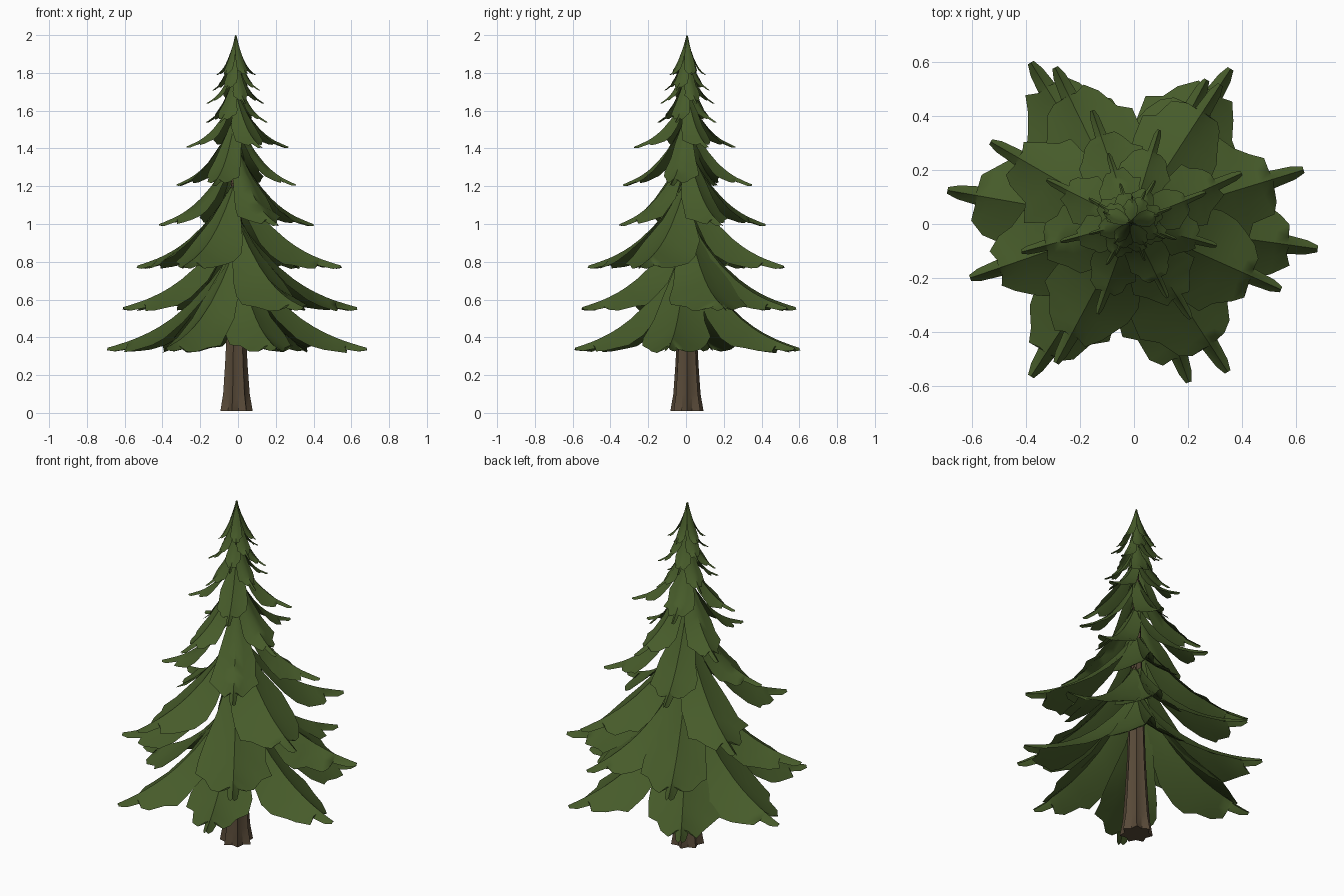
import bpy, bmesh, random
from math import sin, cos, radians, pi
from mathutils import Vector

random.seed(4)
if "Cube" in bpy.data.objects:
    bpy.data.objects.remove(bpy.data.objects["Cube"])

AXIS = Vector((-0.012, 0.005, 0))


def material(name, color):
    m = bpy.data.materials.new(name)
    m.use_nodes = True
    m.diffuse_color = color
    m.node_tree.nodes["Principled BSDF"].inputs["Base Color"].default_value = color
    return m


needle_green = material("needle green", (0.062, 0.105, 0.023, 1))
bark_brown = material("bark brown", (0.098, 0.068, 0.04, 1))


def finish(bm, name, mat, angle):
    mesh = bpy.data.meshes.new(name)
    bm.to_mesh(mesh)
    bm.free()
    ob = bpy.data.objects.new(name, mesh)
    bpy.context.collection.objects.link(ob)
    mesh.materials.append(mat)
    bpy.ops.object.select_all(action='DESELECT')
    ob.select_set(True)
    bpy.context.view_layer.objects.active = ob
    bpy.ops.object.shade_smooth_by_angle(angle=radians(angle))
    return ob


# Fluted trunk, flared at the foot
def trunk():
    bm = bmesh.new()
    sides, rings = 14, []
    for z, r, flute in [(0.01, .09, .28), (.1, .074, .24), (.25, .063, .2),
                        (.45, .052, .16), (1, .033, .12), (1.9, .006, 0)]:
        ring = []
        for i in range(sides):
            a = 2 * pi * i / sides
            rad = r * (1 - flute * (i % 2))
            ring.append(bm.verts.new(AXIS + Vector((rad * cos(a), rad * sin(a), z))))
        rings.append(ring)
    for lo, hi in zip(rings, rings[1:]):
        for i in range(sides):
            j = (i + 1) % sides
            bm.faces.new((lo[i], lo[j], hi[j], hi[i]))
    bm.faces.new(rings[0][::-1])
    bm.faces.new(rings[-1])
    finish(bm, "trunk", bark_brown, 35)


# Bough outline: ridge position, edge position, half width, edge droop (per unit length)
OUTLINE = [(0, 0, .05, .04), (.1, .1, .1, .08), (.2, .19, .15, .11),
           (.36, .35, .22, .14), (.5, .49, .26, .15), (.6, .61, .27, .14),
           (.68, .68, .21, .12), (.77, .78, .17, .1), (.83, .85, .11, .08),
           (.85, .84, .05, .06), (.94, .94, .038, .045), (1, 1, .018, .02)]


def ridge_drop(t):
    return .65 * (1 - t) ** 2.6 + .35 * (1 - t)


# One folded, drooping bough with a raised spine, ragged sides and a narrow tip
def add_bough(bm, angle, length, root_z, tip_z, reach):
    out = Vector((cos(radians(angle)), sin(radians(angle)), 0))
    side = Vector((-out.y, out.x, 0))

    def point(t, w, droop):
        if t < .9:
            t *= reach
        z = tip_z + (root_z - tip_z) * ridge_drop(t) - droop * length
        return bm.verts.new(AXIS + out * t * length + side * w * length + Vector((0, 0, z)))

    fullness = {s: random.uniform(.88, 1.15) for s in (-1, 1)}
    rows = []
    for t, te, w, droop in OUTLINE:
        row = {0: point(t, 0, 0)}
        for s in (-1, 1):
            lobe = .3 < t < .84
            wide = w * (fullness[s] * random.uniform(.9, 1.1) if lobe else 1)
            shift = random.uniform(-.02, .02) if lobe else 0
            row[s] = point((t + te) / 2, s * wide * .42, droop * .52)
            row[2 * s] = point(te + shift, s * wide, droop)
        rows.append([row[k] for k in (-2, -1, 0, 1, 2)])
    for a, b in zip(rows, rows[1:]):
        for i in range(4):
            bm.faces.new((a[i], b[i], b[i + 1], a[i + 1]))


# Tiers: root height, tip height, reach of the side lobes, boughs as (angle, length)
TIERS = [
    (.89, .345, 1, [(-8, .7), (57, .68), (122, .7), (170, .69), (237, .68), (290, .63)]),
    (1.05, .56, .97, [(17, .67), (62, .6), (116, .64), (199, .63), (303, .66)]),
    (1.24, .78, .95, [(-24, .61), (57, .61), (150, .6), (242, .59)]),
    (1.42, 1.0, .92, [(24, .45), (109, .44), (195, .42), (302, .42)]),
    (1.58, 1.21, .9, [(-15, .33), (73, .36), (153, .35), (250, .36)]),
    (1.7, 1.41, .88, [(22, .3), (108, .27), (195, .27), (296, .31)]),
    (1.8, 1.54, .88, [(-20, .18), (60, .18), (150, .18), (240, .18)]),
    (1.88, 1.64, .88, [(20, .16), (105, .15), (195, .16), (290, .15)]),
    (1.94, 1.71, .9, [(-25, .14), (65, .13), (150, .14), (245, .13)]),
    (2.0, 1.79, 1, [(15, .11), (87, .1), (159, .11), (231, .1), (303, .11)]),
]

trunk()
for n, (root_z, tip_z, reach, boughs) in enumerate(TIERS, 1):
    bm = bmesh.new()
    for angle, length in boughs:
        add_bough(bm, angle, length, root_z, tip_z, reach)
    finish(bm, f"bough_tier_{n}", needle_green, 50)
